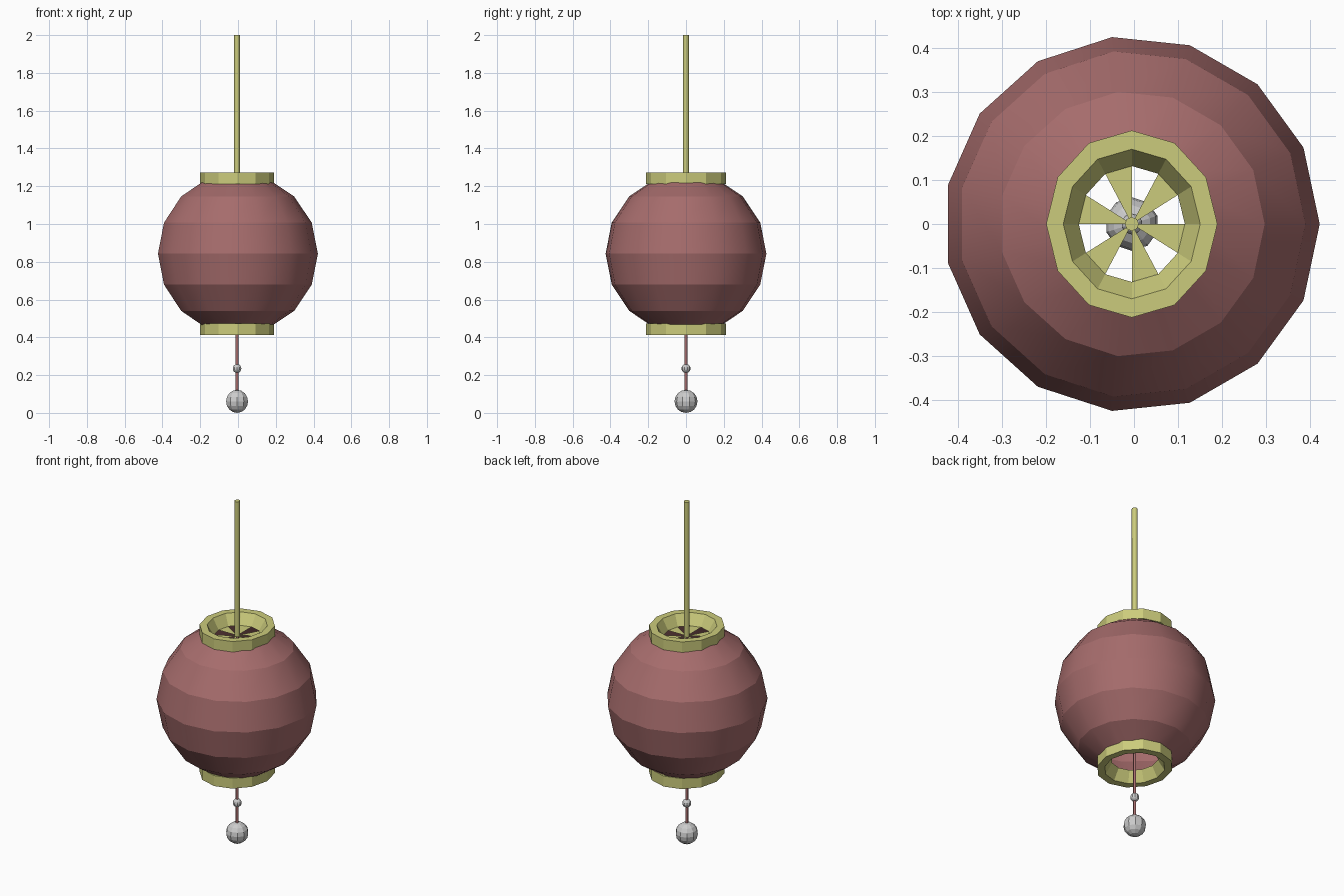
import bpy, bmesh
from math import sin, cos, pi, radians

if "Cube" in bpy.data.objects:
    bpy.data.objects.remove(bpy.data.objects["Cube"])

CX = -0.005      # axis offset: the odd-sided body is centred by its bounds
MID = 0.843      # height of the body's equator
R = 0.428


def material(name, rgb):
    m = bpy.data.materials.new(name)
    m.diffuse_color = (*rgb, 1)
    m.use_nodes = True
    m.node_tree.nodes["Principled BSDF"].inputs["Base Color"].default_value = m.diffuse_color
    return m


red = material("red_paper", (0.38, 0.15, 0.15))
gold = material("gold_trim", (0.60, 0.60, 0.20))


def finish(name, bm, mat):
    bmesh.ops.recalc_face_normals(bm, faces=bm.faces)
    me = bpy.data.meshes.new(name)
    bm.to_mesh(me)
    bm.free()
    ob = bpy.data.objects.new(name, me)
    ob.location.x = CX
    bpy.context.collection.objects.link(ob)
    if mat:
        me.materials.append(mat)
    return ob


def lathe(bm, profile, sides, sx=1, sy=1, closed=False):
    """Spin (radius, z) points about the axis, with optional oval scaling."""
    rings = [[bm.verts.new((r * sx * cos(2 * pi * i / sides),
                            r * sy * sin(2 * pi * i / sides), z))
              for i in range(sides)] for r, z in profile]
    pairs = list(zip(rings, rings[1:]))
    if closed:
        pairs.append((rings[-1], rings[0]))
    for a, b in pairs:
        for i in range(sides):
            j = (i + 1) % sides
            bm.faces.new((a[i], a[j], b[j], b[i]))
    return rings


# Paper body: open globe, smooth around but creased at each rib
bm = bmesh.new()
angles = [radians(22.5 * k) for k in range(-3, 4)]
rings = lathe(bm, [(R * cos(a), MID + R * sin(a)) for a in angles], 15)
for f in bm.faces:
    f.smooth = True
for e in bm.edges:
    if abs(e.verts[0].co.z - e.verts[1].co.z) < 1e-5:
        e.smooth = False
finish("lantern_body", bm, red)

# Oval trim rings, mirrored above and below the equator
for name, s in (("top_ring", 1), ("bottom_ring", -1)):
    bm = bmesh.new()
    profile = [(1.0, 0.369), (1.0, 0.430), (0.80, 0.430), (0.62, 0.369)]
    lathe(bm, [(r, MID + s * z) for r, z in profile], 12, 0.195, 0.213, True)
    finish(name, bm, gold)

# Six flat wedge spokes filling alternate sectors of the top ring
bm = bmesh.new()
for k in range(6):
    pts = [(0, 0)] + [(0.121 * cos(a), 0.132 * sin(a))
                      for a in (radians(60 * k + 30), radians(60 * k + 60))]
    bm.faces.new([bm.verts.new((x, y, 1.212)) for x, y in pts])
finish("top_spokes", bm, gold)


def rod(name, r, z0, z1, mat):
    bm = bmesh.new()
    low, high = lathe(bm, [(r, z0), (r, z1)], 8)
    for f in bm.faces:
        f.smooth = True
    bm.faces.new(low)
    bm.faces.new(high)
    for e in bm.edges:
        if abs(e.verts[0].co.z - e.verts[1].co.z) < 1e-5:
            e.smooth = False
    finish(name, bm, mat)


# Hanging rod above, cord below
rod("hanging_rod", 0.016, 1.21, 2.0, gold)
rod("tassel_cord", 0.008, 0.10, 1.21, red)

# Beads on the cord
for name, r, z in (("small_bead", 0.024, 0.235), ("large_bead", 0.061, 0.061)):
    bm = bmesh.new()
    bmesh.ops.create_uvsphere(bm, u_segments=10, v_segments=8, radius=r)
    finish(name, bm, None).location.z = z
